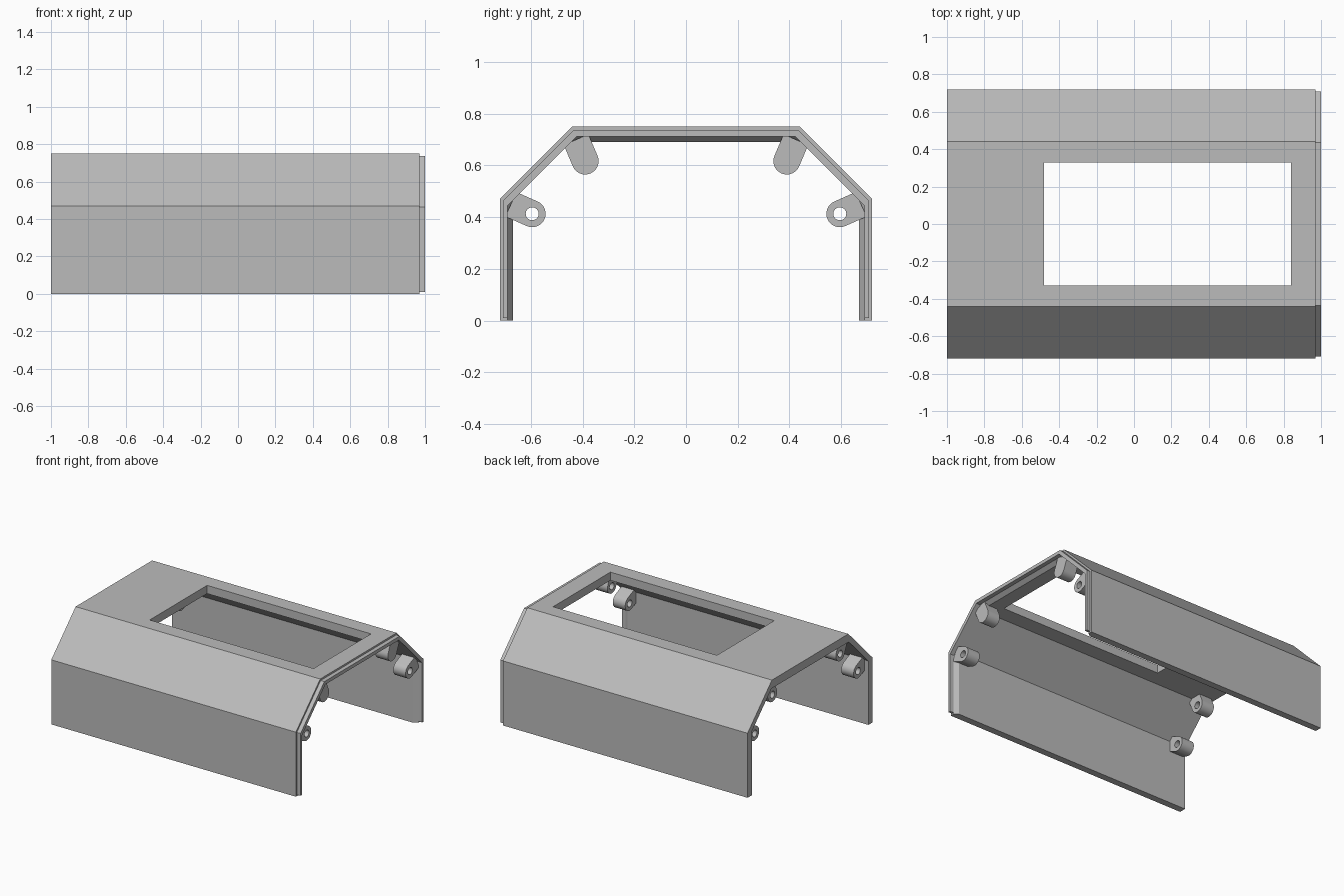
import bpy, bmesh, math

cube = bpy.data.objects.get("Cube")
if cube:
    bpy.data.objects.remove(cube, do_unlink=True)

grey = bpy.data.materials.new("plain grey")
grey.use_nodes = True
colour = (0.5, 0.5, 0.5, 1)
grey.diffuse_color = colour
grey.node_tree.nodes["Principled BSDF"].inputs["Base Color"].default_value = colour


def loft(name, rings):
    """Join matching closed rings of points and cap both ends."""
    bm = bmesh.new()
    loops = [[bm.verts.new(p) for p in ring] for ring in rings]
    n = len(loops[0])
    for a, b in zip(loops, loops[1:]):
        for i in range(n):
            j = (i + 1) % n
            bm.faces.new((a[i], a[j], b[j], b[i]))
    bm.faces.new(loops[0])
    bm.faces.new(loops[-1])
    bmesh.ops.recalc_face_normals(bm, faces=bm.faces)
    mesh = bpy.data.meshes.new(name)
    bm.to_mesh(mesh)
    bm.free()
    mesh.materials.append(grey)
    obj = bpy.data.objects.new(name, mesh)
    bpy.context.collection.objects.link(obj)
    return obj


def cut(obj, cutter):
    """Subtract the cutter and remove it."""
    mod = obj.modifiers.new("cut", 'BOOLEAN')
    mod.operation = 'DIFFERENCE'
    mod.solver = 'EXACT'
    mod.object = cutter
    bpy.context.view_layer.objects.active = obj
    bpy.ops.object.modifier_apply(modifier=mod.name)
    bpy.data.objects.remove(cutter, do_unlink=True)


def arch(wall, roof, slope):
    """Half profile: wall position, roof height, and y + z along the slope."""
    return [(wall, slope - wall), (slope - roof, roof)]


def section(x, outer, inner, base):
    def side(half):
        pts = [(half[0][0], base)] + half
        return pts + [(-y, z) for y, z in reversed(pts)]
    return [(x, y, z) for y, z in side(outer) + side(inner)[::-1]]


# Shell with a stepped lip at the right end
outer = arch(0.72, 0.75, 1.19)
inner = arch(0.67, 0.69, 1.135)
lip_outer = arch(0.708, 0.737, 1.172)
lip_inner = arch(0.69, 0.712, 1.135)
shell = loft("cover_shell", [
    section(-1, outer, inner, 0),
    section(0.94, outer, inner, 0),
    section(0.97, outer, lip_inner, 0),
    section(0.97, lip_outer, lip_inner, 0.01),
    section(1, lip_outer, lip_inner, 0.01)])

# Window through the roof
window = loft("window_cutter", [
    [(x, y, z) for y, z in ((-0.33, 0.6), (0.33, 0.6), (0.33, 0.9), (-0.33, 0.9))]
    for x in (-0.48, 0.84)])
cut(shell, window)


def circle(x, y, z, r, count=32):
    return [(x, y + r * math.cos(math.tau * i / count),
             z + r * math.sin(math.tau * i / count)) for i in range(count)]


def boss(name, side, x0, x1, y, z, angle, hole_end):
    """Slot-shaped screw boss running from its round tip into the wall."""
    r, reach = 0.052, 0.09
    a = math.radians(angle)
    pts = [(y + r * math.cos(a + math.pi / 2 + math.pi * i / 16),
            z + r * math.sin(a + math.pi / 2 + math.pi * i / 16)) for i in range(17)]
    for py, pz in (pts[-1], pts[0]):
        pts.append((py + reach * math.cos(a), pz + reach * math.sin(a)))
    obj = loft(name, [[(x, side * py, pz) for py, pz in pts] for x in (x0, x1)])
    cut(obj, loft("hole_cutter", [circle(x, side * y, z, 0.025)
                                  for x in (x0 - 0.02, hole_end)]))
    bpy.ops.object.select_all(action='DESELECT')
    obj.select_set(True)
    bpy.context.view_layer.objects.active = obj
    bpy.ops.object.shade_smooth_by_angle(angle=math.radians(30))


# Screw bosses at both ends; the upper right-end pair is blind
for side, face in ((-1, "front"), (1, "back")):
    for x0, end in ((-0.97, "left_end"), (0.87, "right_end")):
        x1 = x0 + 0.1
        through = x1 + 0.02
        boss(f"{face}_{end}_lower_boss", side, x0, x1, 0.595, 0.413, 24, through)
        boss(f"{face}_{end}_upper_boss", side, x0, x1, 0.39, 0.617, 67,
             through if x0 < 0 else x1 - 0.02)
